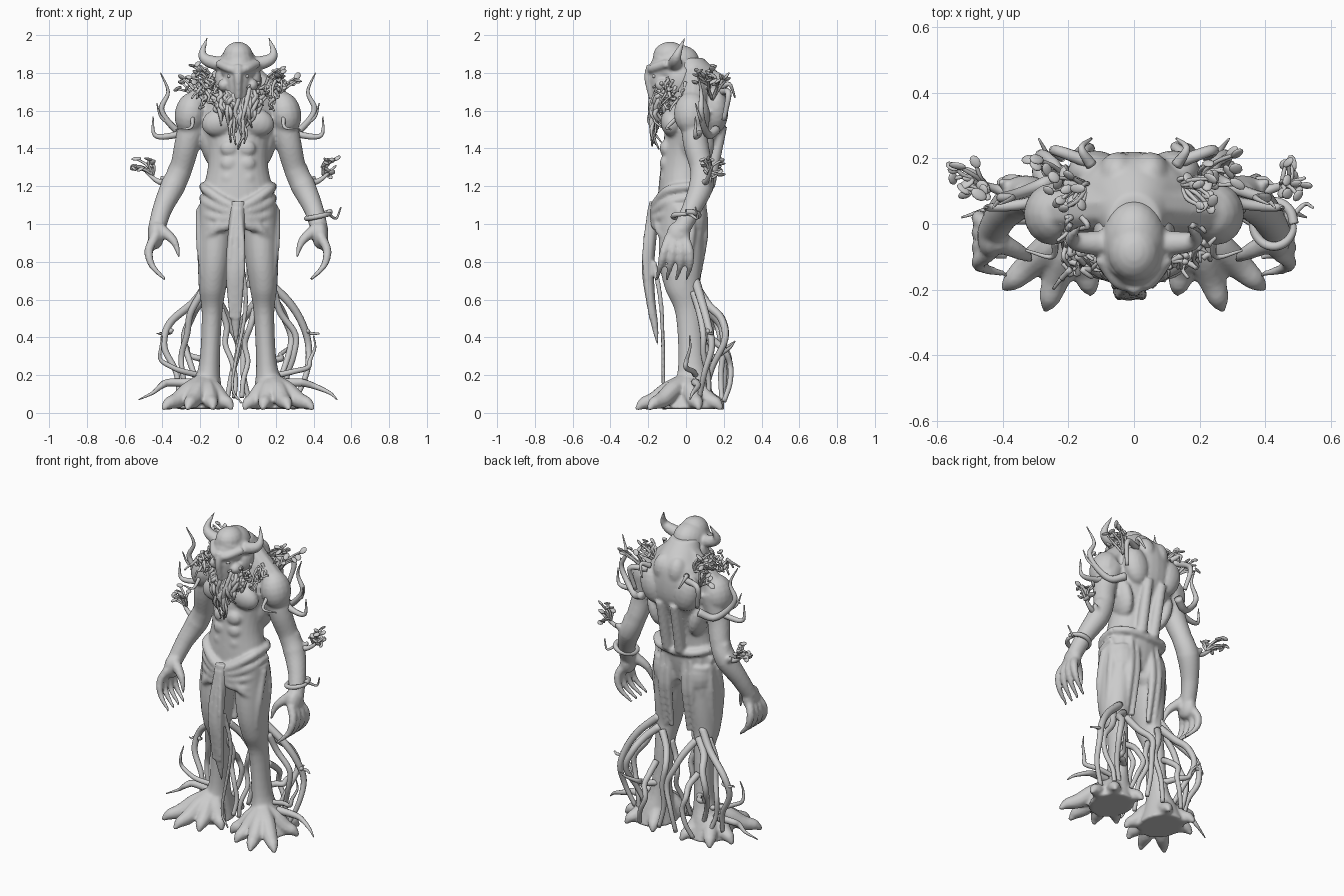
import bpy, bmesh, math, random
from mathutils import Vector, Matrix, Euler

random.seed(7)
U = random.uniform


def spline(pts, n):
    """Catmull-Rom curve through the points."""
    P = [Vector(p) for p in pts]
    P = [P[0] * 2 - P[1]] + P + [P[-1] * 2 - P[-2]]
    out = []
    for a, b, c, d in zip(P, P[1:], P[2:], P[3:]):
        for t in (k / n for k in range(n)):
            out.append(0.5 * (2 * b + (c - a) * t + (2 * a - 5 * b + 4 * c - d) * t * t
                              + (3 * b - a - 3 * c + d) * t ** 3))
    return out + [P[-2]]


def ramp(vals, t):
    """Read a value list at t in 0..1."""
    f = t * (len(vals) - 1)
    i = min(int(f), len(vals) - 2)
    return vals[i] + (vals[i + 1] - vals[i]) * (f - i)


def bridge(bm, rings):
    R = [[bm.verts.new(v) for v in r] for r in rings]
    for a, b in zip(R, R[1:]):
        for j in range(len(a)):
            k = (j + 1) % len(a)
            bm.faces.new((a[j], a[k], b[k], b[j]))
    bm.faces.new(R[0][::-1])
    bm.faces.new(R[-1])


def tube(bm, pts, radii, s=1, sides=9, n=6):
    """Round tube along a path; s = -1 mirrors it."""
    C = spline([(p[0] * s, p[1], p[2]) for p in pts], n)
    ref, rings = None, []
    for i, c in enumerate(C):
        t = (C[min(i + 1, len(C) - 1)] - C[max(i - 1, 0)]).normalized()
        ref = t.orthogonal() if ref is None else ref - t * ref.dot(t)
        ref.normalize()
        w, r = t.cross(ref), ramp(radii, i / (len(C) - 1))
        rings.append([c + (ref * math.cos(a) + w * math.sin(a)) * r
                      for a in (math.tau * j / sides for j in range(sides))])
    bridge(bm, rings)


def loft(bm, secs, s=1, sides=28, n=5):
    """Stack of level ellipses (x, y, z, rx, ry)."""
    C, R = spline([q[:3] for q in secs], n), spline([(*q[3:], 0) for q in secs], n)
    bridge(bm, [[Vector((s * c.x + r.x * math.cos(a), c.y + r.y * math.sin(a), c.z))
                 for a in (math.tau * j / sides for j in range(sides))] for c, r in zip(C, R)])


def ball(bm, c, size, rot=(0, 0, 0), seg=16):
    M = Matrix.Translation(c) @ Euler(rot).to_matrix().to_4x4() @ Matrix.Diagonal((*size, 1))
    bmesh.ops.create_uvsphere(bm, u_segments=seg, v_segments=seg // 2 + 2, radius=1, matrix=M)


def finish(bm, name, fuse=0):
    bmesh.ops.recalc_face_normals(bm, faces=bm.faces)
    for f in bm.faces:
        f.smooth = True
    me = bpy.data.meshes.new(name)
    bm.to_mesh(me)
    bm.free()
    ob = bpy.data.objects.new(name, me)
    bpy.context.collection.objects.link(ob)
    if fuse:
        m = ob.modifiers.new("fuse", 'REMESH')
        m.mode, m.voxel_size, m.use_smooth_shade = 'VOXEL', fuse, True
        ob.modifiers.new("soften", 'SMOOTH').iterations = 4


# torso
body = bmesh.new()
loft(body, [(0, -.03, .98, .17, .11), (0, -.02, 1.12, .195, .13), (0, -.005, 1.3, .16, .13),
            (0, .02, 1.42, .168, .14), (0, .055, 1.56, .21, .16), (0, .07, 1.71, .18, .145),
            (0, .055, 1.79, .125, .125), (0, 0, 1.88, .08, .09)])
for s in (1, -1):
    # chest, shoulder blades, trapezius, belly
    ball(body, (s * .095, -.075, 1.54), (.1, .06, .075), (0, s * .3, 0))
    ball(body, (s * .12, .16, 1.6), (.08, .065, .12), (0, s * .25, 0))
    ball(body, (s * .05, .15, 1.72), (.06, .07, .09))
    ball(body, (s * .15, .06, 1.42), (.05, .09, .13), (0, s * .25, 0))
    tube(body, [(.045, .12, 1.2), (.05, .19, 1.52)], (.035, .03), s)
    tube(body, [(.04, .05, 1.8), (.22, .04, 1.64)], (.07, .07), s)
    for k in range(3):
        ball(body, (s * .045, -.105, 1.24 + .08 * k), (.05, .035, .045))

    # arms, elbow spurs, hands
    ball(body, (s * .25, .03, 1.585), (.085, .095, .115), (0, s * -.2, 0))
    tube(body, [(.22, .05, 1.6), (.265, .05, 1.44), (.3, .08, 1.3), (.345, .08, 1.2), (.4, .03, 1.08), (.435, -.03, .96)],
         (.08, .068, .06, .066, .052, .045), s, 18)
    tube(body, [(.33, .09, 1.3), (.37, .11, 1.22), (.41, .13, 1.25)], (.04, .012), s)
    ball(body, (s * .435, -.04, .94), (.043, .065, .075))
    for k in range(4):
        y = -.135 + .052 * k
        tube(body, [(.44, y * .5 - .02, .93), (.472, y * .85, .86), (.455, y, .78), (.385, y - .02, .705)], (.027, .022, .009), s)
    tube(body, [(.42, -.05, .98), (.34, -.09, .91), (.31, -.11, .82)], (.036, .023, .007), s)

    # legs, broad feet, root-like toes
    loft(body, [(.11, -.02, 1.1, .1, .12), (.125, -.028, .82, .088, .115), (.135, -.02, .66, .072, .092),
                (.138, .015, .52, .054, .07), (.152, .03, .25, .056, .072), (.175, .03, .13, .09, .105),
                (.19, .02, .02, .13, .15)], s)
    ball(body, (s * .135, -.07, .7), (.05, .05, .07))
    for tx, ty in ((.4, -.2), (.27, -.265), (.13, -.215), (.03, -.12), (.38, .07), (.3, .19), (.1, .2)):
        at = lambda f, z: (.18 + (tx - .18) * f, ty * f, z)
        tube(body, [at(0, .17), at(.35, .12), at(.62, .07), at(.85, .05), at(1, .018)], (.045, .05, .045, .034, .01), s)

    # hip wrap folds, seat, rear drape
    for k in range(4):
        tube(body, [(.185, .03, 1.2 - .06 * k), (.165, -.09, 1.18 - .065 * k), (.08, -.148, 1.12 - .045 * k),
                    (0, -.165, 1.08 - .02 * k)], (.024, .03), s)
        x = .06 + .045 * k
        y = .085 - max(0, x - .11) * .8
        tube(body, [(x * .9, y, 1.16), (x, y + .01, .95), (x, y - .03, .66)], (.018, .025, .014), s)
    tube(body, [(.185, .03, 1.2), (.12, .1, 1.19), (0, .12, 1.18)], (.024, .025), s)
    ball(body, (s * .095, .03, 1.02), (.105, .085, .13))
    tube(body, [(.2, -.03, 1.08), (.2, -.07, .9), (.18, -.08, .72)], (.025, .02), s)
    tube(body, [(.04, -.14, 1.06), (.12, -.14, .97), (.2, -.06, .88)], (.03, .02), s)
finish(body, "body", .0095)

# head with brow, nose, cheeks and horns
head, eyes = bmesh.new(), bmesh.new()
ball(head, (0, -.06, 1.84), (.1, .135, .105), (.35, 0, 0), 24)
ball(head, (0, -.085, 1.89), (.08, .09, .075))
tube(head, [(0, -.09, 1.86), (0, -.125, 1.76), (0, -.13, 1.6)], (.09, .07, .035), 1, 16)
tube(head, [(0, -.185, 1.84), (0, -.2, 1.77), (0, -.18, 1.66)], (.025, .022, .016))
for s in (1, -1):
    tube(head, [(0, -.188, 1.81), (.05, -.172, 1.825), (.1, -.1, 1.85)], (.022, .025), s)
    ball(head, (s * .075, -.12, 1.735), (.032, .045, .035))
    ball(head, (s * .085, -.03, 1.76), (.04, .07, .08))
    tube(head, [(.07, -.06, 1.84), (.165, -.055, 1.868), (.188, -.04, 1.91), (.157, 0, 2)], (.042, .032, .02, .002), s, 12)
    ball(eyes, (s * .045, -.168, 1.782), (.014, .012, .01))
finish(head, "horned_head", .008)
finish(eyes, "eyes")

# beard strands and mossy collar
beard = bmesh.new()
for i in range(52):
    x, z = U(-.13, .13), U(1.63, 1.72)
    y, tip = -.2 + 4.5 * x * x, min(z - .06, 1.36 + abs(x) * 1.5 + U(0, .17))
    tube(beard, [(x * (1 - .3 * t) + U(-.018, .018), y + .04 * (1 - t) ** 3 + U(-.03, .02) * t + .04 * t * t,
                  z + (tip - z) * t) for t in (0, .25, .5, .75, 1)], (.012, .012, .004), 1, 7, 4)
for i in range(60):
    c, path = Vector((U(.1, .22), U(-.14, .06), U(1.66, 1.78))), []
    for k in range(4):
        path.append(c)
        c = c + Vector((U(-.03, .03), U(-.035, .02), U(-.045, .02)))
    tube(beard, path, (.01, .005), 1 - 2 * (i % 2), 7, 4)
finish(beard, "beard_and_moss")

# loincloth strip with creases and a hanging strand
cloth = bmesh.new()
loft(cloth, [(0, -.165, 1.12, .04, .03), (-.015, -.2, .8, .05, .033), (-.015, -.19, .62, .042, .026),
             (-.012, -.165, .46, .022, .018), (-.01, -.15, .36, .005, .005)])
for x in (-.045, -.01, .025):
    tube(cloth, [(x * .4, -.19, 1.08), (x, -.217, .82), (x * .7 - .01, -.19, .5)], (.014, .016, .007))
tube(cloth, [(.02, -.17, .8), (.04, -.13, .55), (-.03, -.12, .16), (.02, -.13, .05)], (.015, .008))
finish(cloth, "loincloth", .008)

# curling roots: start, bulge and end, with a winding wobble
roots = bmesh.new()
for s in (1, -1):
    for a, m, e, r in (((.15, .05, .7), (.4, .14, .42), (.31, .07, .08), .024),
                       ((.35, .12, .44), (.38, .13, .42), (.43, .12, .42), .012),
                       ((.25, .05, .16), (.38, .06, .16), (.525, .02, .07), .024),
                       ((.14, .07, .64), (.3, .22, .46), (.19, .1, .1), .024),
                       ((.12, .07, .62), (.0, .2, .42), (.06, .19, .06), .022),
                       ((.19, .04, .64), (.31, .1, .36), (.25, .12, .08), .02),
                       ((.15, .08, .28), (.23, .16, .29), (.29, .26, .38), .02),
                       ((.09, .02, .55), (.04, .03, .32), (.02, -.02, .08), .018),
                       ((.15, .09, .42), (.13, .25, .29), (.19, .2, .06), .02),
                       ((.21, .05, .2), (.4, 0, .25), (.4, .02, .41), .016)):
        a, m, e, ph = Vector(a), Vector(m), Vector(e), U(0, 6)
        path = [a.lerp(m, t * 2) if t <= .5 else m.lerp(e, t * 2 - 1) for t in (0, .2, .4, .6, .8, 1)]
        for k, p in enumerate(path[1:-1]):
            p += Vector((math.sin(ph + k * 2), .6 * math.cos(ph + k * 2), 0)) * .018
        tube(roots, path, (r, r * .8, .013 if e.z < .15 and e.x < .4 else .003), s)
finish(roots, "leg_roots")

# shoulder, back and elbow tendrils
vines = bmesh.new()
for s in (1, -1):
    tube(vines, [(.2, .16, 1.5), (.28, .12, 1.47), (.36, .09, 1.53), (.405, .08, 1.61), (.37, .08, 1.7), (.41, .06, 1.8)],
         (.025, .018, .014, .003), s)
    tube(vines, [(.36, .09, 1.53), (.41, .07, 1.57), (.43, .05, 1.64)], (.012, .003), s)
    tube(vines, [(.27, .08, 1.5), (.34, .06, 1.47), (.44, .05, 1.47), (.45, .05, 1.57)], (.02, .016, .003), s)
    tube(vines, [(.14, .19, 1.7), (.24, .225, 1.69), (.22, .2, 1.55)], (.02, .012), s)
    tube(vines, [(.13, .18, 1.72), (.16, .23, 1.74), (.13, .26, 1.67)], (.018, .004), s)
    tube(vines, [(.36, .09, 1.22), (.43, .11, 1.23), (.52, .14, 1.31)], (.022, .005), s)
    tube(vines, [(.24, -.05, 1.56), (.25, -.1, 1.51), (.33, -.08, 1.5)], (.012, .004), s)
finish(vines, "tendrils")

# coil round one wrist
coil = bmesh.new()
turns = [(.425 + .062 * math.cos(a), .068 * math.sin(a), 1.05 - .002 * a + .015 * math.cos(a))
         for a in (i * .6 for i in range(12))]
tube(coil, turns + [(.52, .06, 1.03), (.545, .05, 1.09)], (.015, .014, .014, .004))
finish(coil, "wrist_coil")

# leafy twig clusters
leaves = bmesh.new()
for s in (1, -1):
    for root, c, n in (((.14, .12, 1.73), (.21, .1, 1.8), 13), ((.2, .14, 1.66), (.27, .17, 1.75), 7),
                       ((.45, .12, 1.26), (.5, .14, 1.3), 12)):
        for i in range(n):
            e = Vector(c) + Vector((U(-.055, .055), U(-.055, .055), U(-.05, .05)))
            mid = (Vector(root) + e) / 2 + Vector((U(-.015, .015), U(-.015, .015), .01))
            tube(leaves, [root, mid, e], (.008, .006), s, 6, 4)
            ball(leaves, (s * e.x, e.y, e.z), (U(.018, .028), U(.013, .019), .007), (U(-.8, .8), U(-.8, .8), U(0, 6)), 10)
finish(leaves, "leaf_clusters")
